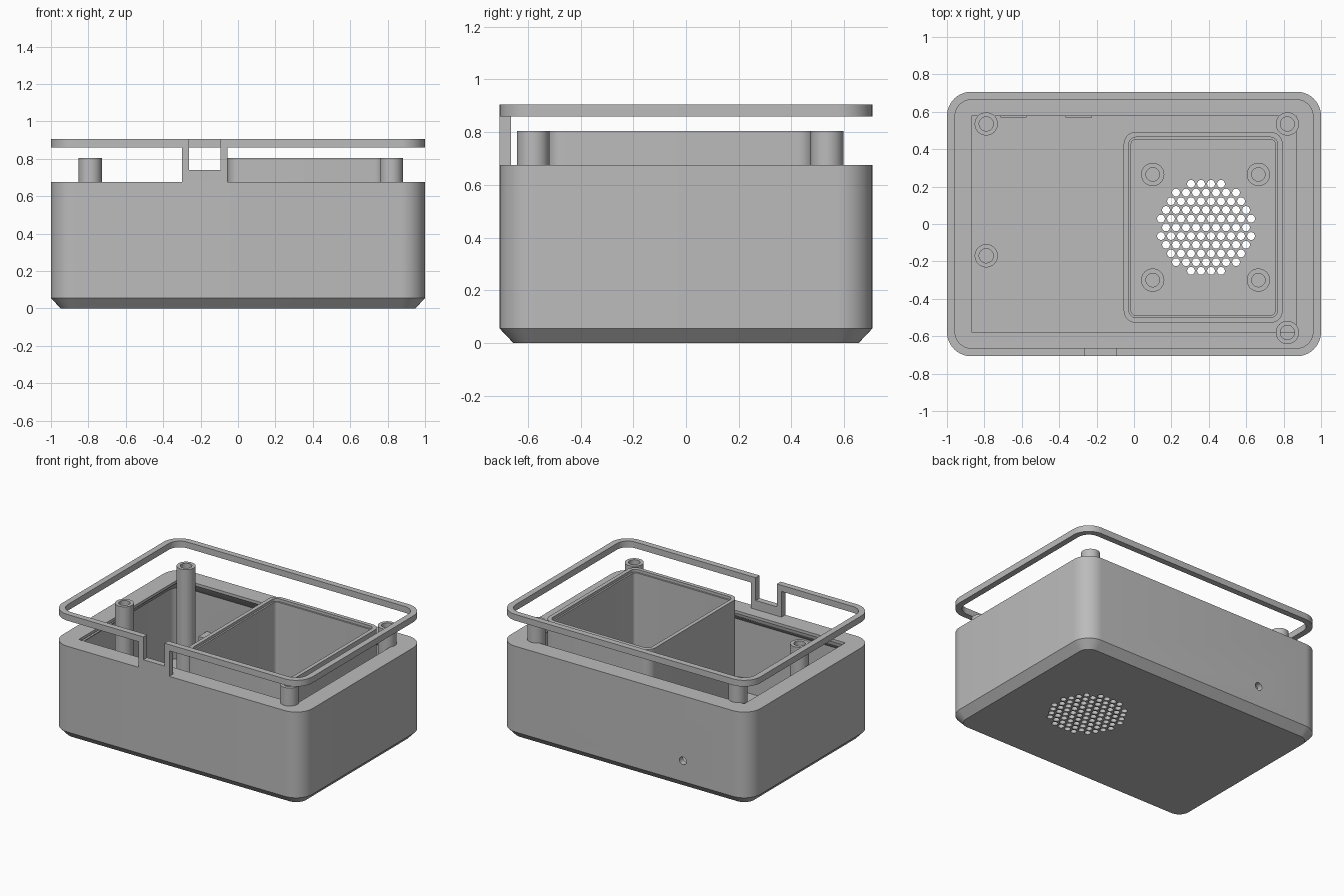
import bpy
import bmesh
from math import cos, sin, pi, radians, hypot
from mathutils import Matrix

cube = bpy.data.objects.get("Cube")
if cube:
    bpy.data.objects.remove(cube, do_unlink=True)

GREY = (0.5, 0.5, 0.5, 1.0)
plastic = bpy.data.materials.new("grey plastic")
plastic.use_nodes = True
plastic.diffuse_color = GREY
plastic.node_tree.nodes["Principled BSDF"].inputs["Base Color"].default_value = GREY

FLOOR = 0.055
RIM = 0.675
TOP = 0.805
WALL = 0.043
HX, HY, RADIUS = 1.0, 0.707, 0.13


def finish(bm, name):
    bmesh.ops.remove_doubles(bm, verts=bm.verts[:], dist=0.0002)
    bmesh.ops.recalc_face_normals(bm, faces=bm.faces[:])
    mesh = bpy.data.meshes.new(name)
    bm.to_mesh(mesh)
    bm.free()
    mesh.materials.append(plastic)
    obj = bpy.data.objects.new(name, mesh)
    bpy.context.collection.objects.link(obj)
    return obj


def smooth(obj):
    bpy.ops.object.select_all(action="DESELECT")
    obj.select_set(True)
    bpy.context.view_layer.objects.active = obj
    bpy.ops.object.shade_smooth_by_angle(angle=radians(30))


def outline(cx, cy, hx, hy, r, seg=10):
    """Rounded rectangle; a circle when r equals both half sizes."""
    pts = []
    for quarter, (sx, sy) in enumerate([(1, 1), (-1, 1), (-1, -1), (1, -1)]):
        for i in range(seg + 1):
            a = (quarter + i / seg) * pi / 2
            pts.append((cx + sx * (hx - r) + r * cos(a), cy + sy * (hy - r) + r * sin(a)))
    return pts


def loft(name, cx, cy, hx, hy, r, profile, closed=False):
    """Sweep an (inset, height) profile around a rounded rectangle."""
    bm = bmesh.new()
    rings = []
    for inset, z in profile:
        pts = outline(cx, cy, hx - inset, hy - inset, max(r - inset, 0))
        rings.append([bm.verts.new((x, y, z)) for x, y in pts])
    pairs = list(zip(rings, rings[1:]))
    if closed:
        pairs.append((rings[-1], rings[0]))
    else:
        bm.faces.new(rings[0])
        bm.faces.new(rings[-1])
    n = len(rings[0])
    for a, b in pairs:
        for i in range(n):
            j = (i + 1) % n
            bm.faces.new((a[i], a[j], b[j], b[i]))
    return finish(bm, name)


def box(name, x0, x1, y0, y1, z0, z1):
    bm = bmesh.new()
    place = Matrix.Translation(((x0 + x1) / 2, (y0 + y1) / 2, (z0 + z1) / 2))
    size = Matrix.Diagonal((x1 - x0, y1 - y0, z1 - z0, 1))
    bmesh.ops.create_cube(bm, size=1, matrix=place @ size)
    return finish(bm, name)


def cut(obj, cutter):
    cutter.hide_render = True
    mod = obj.modifiers.new("cut", "BOOLEAN")
    mod.operation = "DIFFERENCE"
    mod.solver = "EXACT"
    mod.object = cutter
    bpy.context.view_layer.update()
    graph = bpy.context.evaluated_depsgraph_get()
    mesh = bpy.data.meshes.new_from_object(obj.evaluated_get(graph))
    obj.modifiers.clear()
    obj.data = mesh
    bpy.data.objects.remove(cutter, do_unlink=True)


def post(name, x, y, r, hole, z1, depth):
    wall = r - hole
    smooth(loft(name, x, y, r, r, r, [(0, FLOOR - 0.01), (0, z1), (wall, z1), (wall, z1 - depth)]))


# Case shell with chamfered base and an inward lip under the rim
shell = loft("case_shell", 0, 0, HX, HY, RADIUS, [
    (0.052, 0), (0, 0.055), (0, RIM), (0.13, RIM), (0.13, RIM - 0.02),
    (WALL, RIM - 0.107), (WALL, FLOOR)])

# Speaker grille: hexagonal pattern of round holes, and the cable hole
bm = bmesh.new()
for row in range(-5, 6):
    for col in range(-6, 7):
        dx = (col + 0.5 * (row % 2)) * 0.0535
        dy = row * 0.0465
        if hypot(dx, dy) < 0.255:
            bmesh.ops.create_cone(bm, cap_ends=True, segments=16, radius1=0.021, radius2=0.021,
                                  depth=0.3, matrix=Matrix.Translation((0.385 + dx, -0.018 + dy, 0)))
turn = Matrix.Translation((-0.47, HY, 0.205)) @ Matrix.Rotation(pi / 2, 4, "X")
bmesh.ops.create_cone(bm, cap_ends=True, segments=24, radius1=0.028, radius2=0.028,
                      depth=0.2, matrix=turn)
cut(shell, finish(bm, "hole_cutter"))
smooth(shell)

# Upper trim ring, interrupted at the front
ring = loft("trim_ring", 0, 0, HX, HY, RADIUS,
            [(0, 0.86), (0, 0.905), (WALL, 0.905), (WALL, 0.86)], closed=True)
cut(ring, box("ring_cutter", -0.3, -0.055, -0.8, -0.6, 0.8, 1))
smooth(ring)

# U-shaped bracket joining the ring to the rim
bm = bmesh.new()
shape = [(-0.3, RIM), (-0.055, RIM), (-0.055, 0.905), (-0.093, 0.905),
         (-0.093, 0.74), (-0.262, 0.74), (-0.262, 0.905), (-0.3, 0.905)]
face = bm.faces.new([bm.verts.new((x, -HY, z)) for x, z in shape])
grown = bmesh.ops.extrude_face_region(bm, geom=[face])["geom"]
bmesh.ops.translate(bm, vec=(0, WALL, 0),
                    verts=[v for v in grown if isinstance(v, bmesh.types.BMVert)])
finish(bm, "front_bracket")

# Speaker chamber with a stepped rim
smooth(loft("speaker_chamber", 0.37, -0.018, 0.425, 0.51, 0.065, [
    (0, FLOOR - 0.01), (0, TOP), (0.028, TOP), (0.028, TOP - 0.02),
    (0.04, TOP - 0.02), (0.04, FLOOR - 0.01)], closed=True))

# Tall lid posts and short speaker posts
for i, (x, y) in enumerate([(-0.79, 0.535), (-0.79, -0.17), (0.82, 0.535), (0.82, -0.58)]):
    post(f"lid_post_{i + 1}", x, y, 0.062, 0.038, TOP, 0.25)
for i, (x, y) in enumerate([(0.1, 0.265), (0.665, 0.265), (0.1, -0.3), (0.665, -0.3)]):
    post(f"speaker_post_{i + 1}", x, y, 0.062, 0.036, 0.15, 0.08)

# Mounting blocks either side of the cable hole
for side, x in (("right", -0.645), ("left", -0.295)):
    box(f"{side}_mounting_block", x - 0.07, x + 0.07, 0.57, 0.67, FLOOR - 0.01, 0.3)
